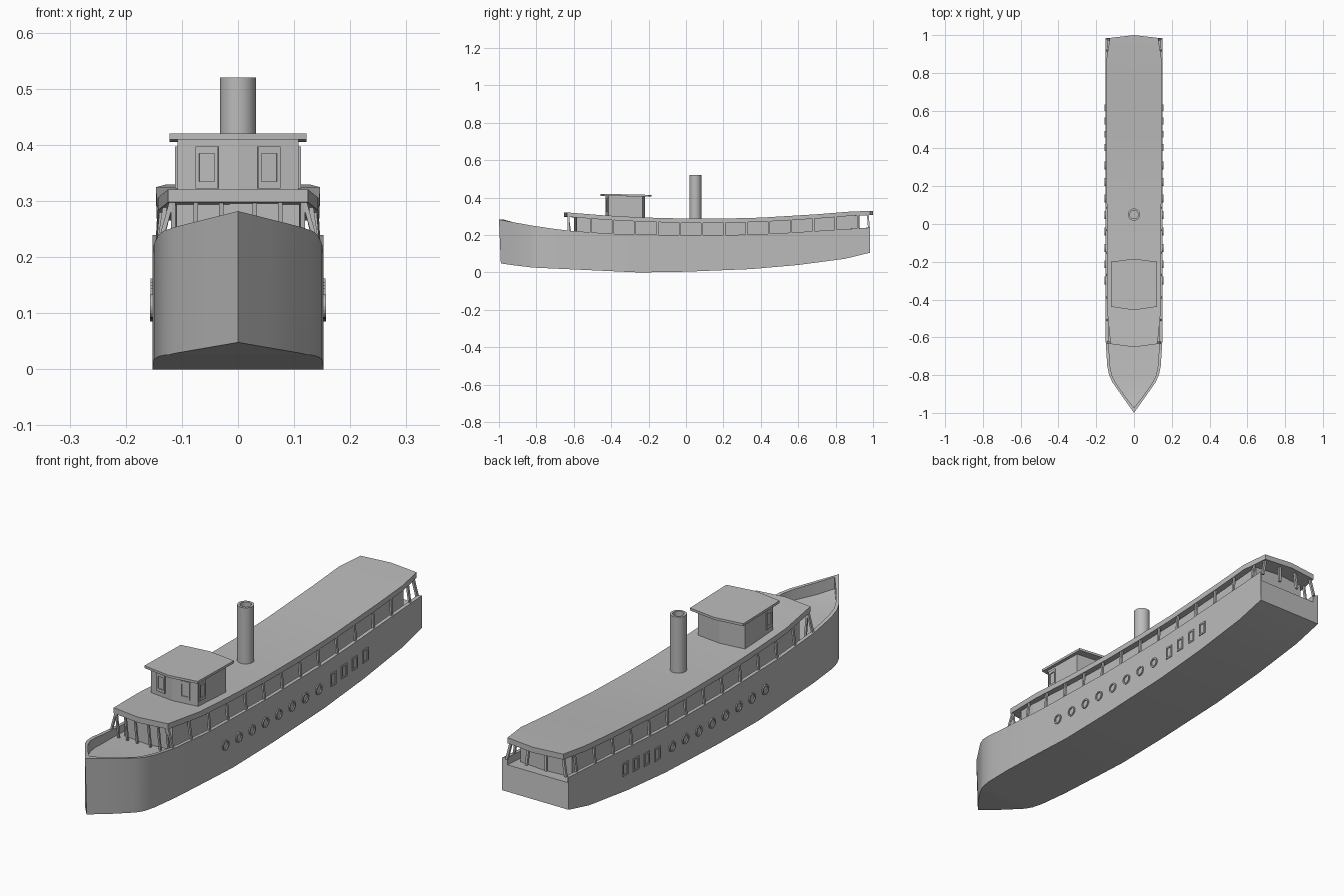
import bpy, bmesh, math
from mathutils import Vector

cube = bpy.data.objects.get("Cube")
if cube:
    bpy.data.objects.remove(cube)

grey = bpy.data.materials.new("plain grey")
grey.use_nodes = True
GREY = (0.5, 0.5, 0.5, 1)
grey.diffuse_color = GREY
grey.node_tree.nodes["Principled BSDF"].inputs["Base Color"].default_value = GREY


def curve(points):
    """Piecewise linear function of y."""
    def f(y):
        if y <= points[0][0]:
            return points[0][1]
        for (a, va), (b, vb) in zip(points, points[1:]):
            if y <= b:
                return va + (vb - va) * (y - a) / (b - a)
        return points[-1][1]
    return f


# Lines of the ship along its length
sheer = curve([(-1, .282), (-.82, .25), (-.65, .225), (-.4, .207), (0, .198),
               (.4, .203), (.7, .222), (.99, .24)])
keel = curve([(-1, .048), (-.82, .026), (-.62, .017), (-.25, 0), (0, .004),
              (.35, .018), (.6, .04), (.85, .073), (.99, .107)])
beam = curve([(-1, 0), (-.84, .113), (-.8, .132), (-.75, .142), (-.62, .15), (-.4, .152), (.99, .152)])
roof_top = curve([(-.65, .322), (-.4, .302), (-.2, .293), (0, .288), (.2, .288),
                  (.4, .293), (.7, .311), (.95, .331), (1, .329)])
roof_half = curve([(-.64, .124), (-.45, .143), (.87, .146), (.985, .128)])


def deck(y):
    return sheer(y) - .03 - .02 * max(0, min(1, (-y - .6) / .3))


def finish(name, bm, smooth=None):
    bmesh.ops.remove_doubles(bm, verts=bm.verts, dist=1e-5)
    bmesh.ops.recalc_face_normals(bm, faces=bm.faces)
    mesh = bpy.data.meshes.new(name)
    bm.to_mesh(mesh)
    bm.free()
    ob = bpy.data.objects.new(name, mesh)
    bpy.context.collection.objects.link(ob)
    mesh.materials.append(grey)
    if smooth:
        bpy.ops.object.select_all(action='DESELECT')
        ob.select_set(True)
        bpy.context.view_layer.objects.active = ob
        bpy.ops.object.shade_smooth_by_angle(angle=math.radians(smooth))
    return ob


def loft(name, rings, smooth=None):
    """Skin closed rings of points and cap both ends."""
    bm = bmesh.new()
    rows = [[bm.verts.new(p) for p in ring] for ring in rings]
    n = len(rows[0])
    for a, b in zip(rows, rows[1:]):
        for i in range(n):
            j = (i + 1) % n
            bm.faces.new((a[i], a[j], b[j], b[i]))
    bm.faces.new(rows[0])
    bm.faces.new(rows[-1])
    return finish(name, bm, smooth)


def stick(bm, p, q, w, d):
    """Square bar from p up to q."""
    ring = [(-w, -d), (w, -d), (w, d), (-w, d)]
    lo, hi = ([bm.verts.new(Vector(e) + Vector((x, y, 0))) for x, y in ring] for e in (p, q))
    for i in range(4):
        j = (i + 1) % 4
        bm.faces.new((lo[i], lo[j], hi[j], hi[i]))
    bm.faces.new(lo)
    bm.faces.new(hi)


def frame(bm, centre, across, out, outer, inner, thick):
    """Raised rim between two matching outlines given in (across, z)."""
    c, u, n = Vector(centre), Vector(across), Vector(out)
    def place(pts, h):
        return [bm.verts.new(c + u * a + Vector((0, 0, b)) + n * h) for a, b in pts]
    rings = [place(outer, 0), place(outer, thick), place(inner, thick), place(inner, 0)]
    for r, s in zip(rings, rings[1:]):
        for i in range(len(outer)):
            j = (i + 1) % len(outer)
            bm.faces.new((r[i], r[j], s[j], s[i]))


def box_outline(w, h):
    return [(-w, -h), (w, -h), (w, h), (-w, h)]


def circle_outline(r, n=20):
    return [(r * math.cos(2 * math.pi * i / n), r * math.sin(2 * math.pi * i / n)) for i in range(n)]


# Hull: a shell with bulwark, sunk deck, pointed bow and flat transom
WALL = .015
stations = [-1, -.92, -.84, -.82, -.8, -.75, -.7, -.62, -.5, -.4, -.25, -.1, 0,
            .2, .35, .5, .6, .7, .85, .985]
rings = []
for y in stations:
    b, t, k, d = beam(y), sheer(y), keel(y), deck(y)
    yi = min(max(y, -.972), .972)
    i = max(0, beam(yi) - WALL) if y > -1 else 0
    yb = y + (.01 if y == -1 else 0)
    rings.append([(-b, yb, k), (-b, y, t), (-i, yi, t), (-i, yi, d),
                  (i, yi, d), (i, yi, t), (b, y, t), (b, yb, k)])
loft("hull", rings, 25)

# Long cabin standing inside the side walkways
CABIN_FRONT, CABIN_BACK = -.585, .915
rings = []
for y in [CABIN_FRONT] + [s for s in stations if -.55 < s < .9] + [CABIN_BACK]:
    w = min(beam(y) - .034, roof_half(y) - .02)
    push = -.015 if y == CABIN_FRONT else .012 if y == CABIN_BACK else 0
    lo, hi = deck(y) - .002, roof_top(y) - .015
    rings.append([(-w, y, lo), (0, y + push, lo), (w, y, lo),
                  (w, y, hi), (0, y + push, hi), (-w, y, hi)])
loft("long_cabin", rings)

# Curved roof deck, slightly pointed at both ends
rings = []
for y in [-.635, -.55, -.45, -.3, -.2, -.1, 0, .1, .2, .3, .4, .55, .7, .87, .985]:
    w, t = roof_half(y), roof_top(y)
    push = -.017 if y == -.635 else .015 if y == .985 else 0
    lo = t - .023
    rings.append([(-w, y, t), (0, y + push, t), (w, y, t),
                  (w, y, lo), (0, y + push, lo), (-w, y, lo)])
loft("roof_deck", rings, 20)

# Posts along the rails and across both ends
bm = bmesh.new()
for side in (-1, 1):
    for k in range(14):
        y = -.628 + .119 * k
        stick(bm, (side * (beam(y) - .009), y, sheer(y) - .004),
              (side * (roof_half(y) - .007), y, roof_top(y) - .02), .004, .005)
    for x in (.03, .075, .115):
        stick(bm, (side * x, -.615, deck(-.615)), (side * x, -.63, roof_top(-.63) - .02), .004, .004)
    for x in (.045, .135):
        stick(bm, (side * x, .978, sheer(.978) - .004),
              (side * x * .88, .972, roof_top(.972) - .02), .005, .005)
finish("roof_posts", bm)

# Wheelhouse with a bowed front, and its flat overhanging roof
def bowed_block(name, half, front, back, bulge_f, bulge_b, bottom, top, slope=0):
    def ring(z):
        return [(-half, front, z), (0, front - bulge_f, z), (half, front, z),
                (half, back, z - slope), (0, back + bulge_b, z - slope), (-half, back, z - slope)]
    return loft(name, [ring(bottom), ring(top)])

bowed_block("wheelhouse", .108, -.415, -.232, .015, .012, .285, .41, .004)
bowed_block("wheelhouse_roof", .122, -.438, -.2, .018, .016, .41, .42, .005)

# Wheelhouse window frames
bm = bmesh.new()
slant = .015 / .108
for s in (-1, 1):
    along = Vector((1, slant * s, 0)).normalized()
    face_out = Vector((slant * s, -1, 0)).normalized()
    frame(bm, (s * .055, -.43 + slant * .055, .36), along, face_out,
          box_outline(.02, .0375), box_outline(.014, .025), .004)
    frame(bm, (s * .108, -.388, .36), (0, 1, 0), (s, 0, 0),
          box_outline(.02, .0375), box_outline(.014, .025), .004)
finish("wheelhouse_windows", bm)

# Hull portholes and rectangular window frames
ports, windows = bmesh.new(), bmesh.new()
for s in (-1, 1):
    for k in range(8):
        y = -.3 + .087 * k
        frame(ports, (s * .1515, y, sheer(y) - .092), (0, 1, 0), (s, 0, 0),
              circle_outline(.021), circle_outline(.015), .005)
    for k in range(4):
        frame(windows, (s * .1515, .405 + .07 * k, .117 + .006 * k), (0, 1, 0), (s, 0, 0),
              box_outline(.018, .027), box_outline(.012, .02), .004)
finish("portholes", ports)
finish("hull_windows", windows)

# Hollow funnel turned from a short profile
bm = bmesh.new()
profile = [(.032, .28), (.032, .52), (.022, .52), (.022, .3), (0, .3)]
edge = [bm.verts.new((r, 0, z)) for r, z in profile]
edges = [bm.edges.new(pair) for pair in zip(edge, edge[1:])]
bmesh.ops.spin(bm, geom=edge + edges, cent=(0, 0, 0), axis=(0, 0, 1),
               angle=2 * math.pi, steps=32, use_duplicate=False)
funnel = finish("funnel", bm, 30)
funnel.location.y = .05
